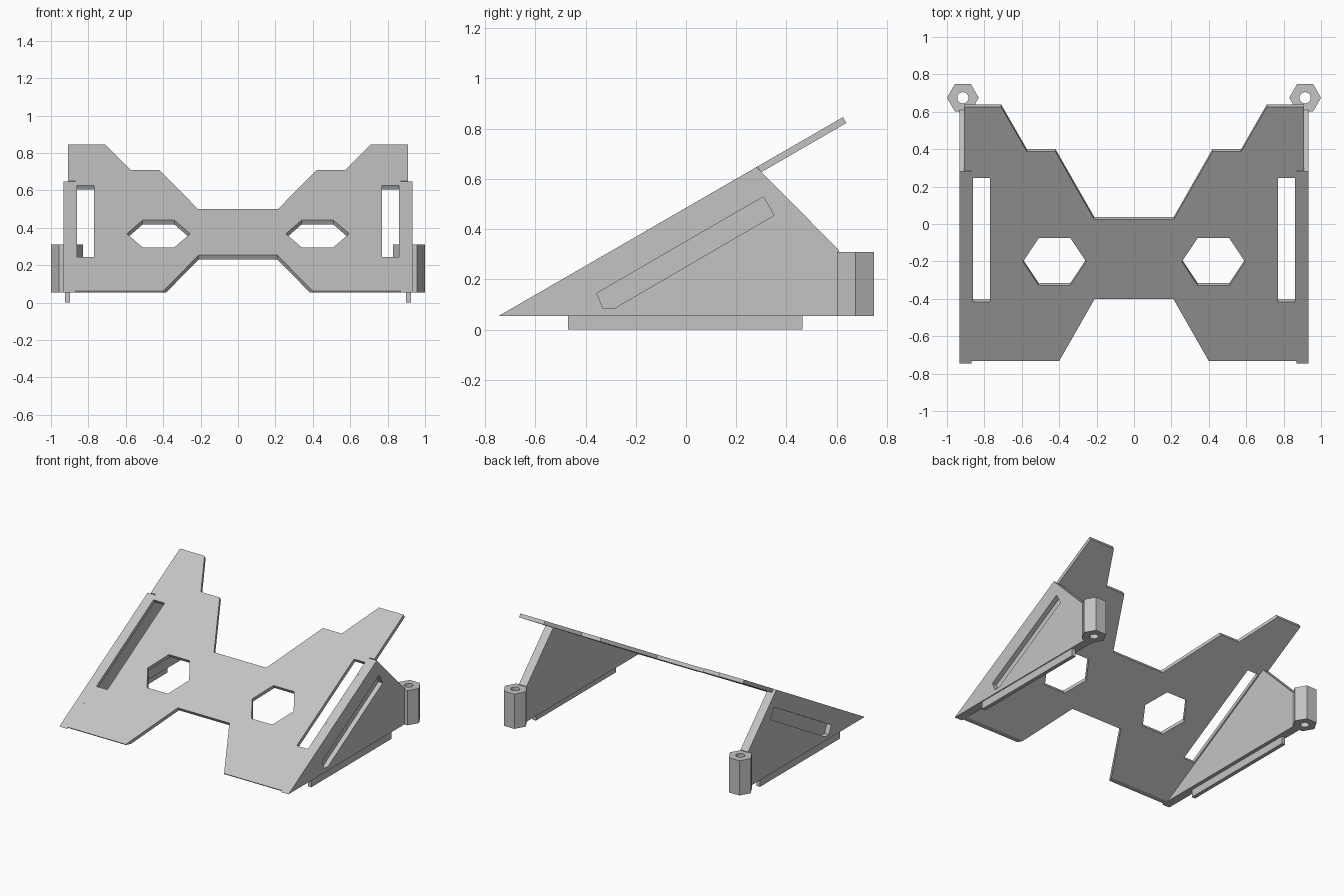
import bpy
import bmesh
from math import cos, sin, pi, radians
from mathutils import Matrix, Vector

cube = bpy.data.objects.get("Cube")
if cube:
    bpy.data.objects.remove(cube, do_unlink=True)

TILT = radians(30)
PLATE_T = 0.027
BASE_Z = 0.055

grey = bpy.data.materials.new("light grey")
grey.use_nodes = True
grey.diffuse_color = (0.55, 0.55, 0.55, 1)
grey.node_tree.nodes["Principled BSDF"].inputs["Base Color"].default_value = grey.diffuse_color

# Frames: flat, sloping plate (x, along slope, normal), side wall (y, z, x)
FLAT = Matrix.Identity(4)
SLOPE = Matrix.Translation((0, 0, 0.485)) @ Matrix.Rotation(TILT, 4, "X")
SIDE = Matrix(((0, 0, 1, 0), (1, 0, 0, 0), (0, 1, 0, 0), (0, 0, 0, 1)))


def prism(name, points, low, high, frame=FLAT):
    """Extrude a closed 2D outline between two heights of a frame."""
    bm = bmesh.new()
    face = bm.faces.new([bm.verts.new((a, b, low)) for a, b in points])
    top = bmesh.ops.extrude_face_region(bm, geom=[face])["geom"]
    bmesh.ops.translate(bm, vec=Vector((0, 0, high - low)),
                        verts=[v for v in top if isinstance(v, bmesh.types.BMVert)])
    bmesh.ops.recalc_face_normals(bm, faces=bm.faces)
    bm.transform(frame)
    mesh = bpy.data.meshes.new(name)
    bm.to_mesh(mesh)
    bm.free()
    mesh.materials.append(grey)
    obj = bpy.data.objects.new(name, mesh)
    bpy.context.collection.objects.link(obj)
    return obj


def apply(obj, mod):
    with bpy.context.temp_override(object=obj, active_object=obj, selected_objects=[obj]):
        bpy.ops.object.modifier_apply(modifier=mod.name)


def cut(obj, cutter):
    mod = obj.modifiers.new("cut", "BOOLEAN")
    mod.operation = "DIFFERENCE"
    mod.solver = "EXACT"
    mod.object = cutter
    cutter.hide_render = True
    apply(obj, mod)
    bpy.data.objects.remove(cutter, do_unlink=True)


def mirror(obj):
    apply(obj, obj.modifiers.new("mirror", "MIRROR"))


def ring(x, y, radius, count):
    return [(x + radius * cos(2 * pi * i / count), y + radius * sin(2 * pi * i / count))
            for i in range(count)]


def rect(x0, x1, y0, y1):
    return [(x0, y0), (x1, y0), (x1, y1), (x0, y1)]


def on_slope(points):
    """Turn plan positions into distances along the slope."""
    return [(x, y / cos(TILT)) for x, y in points]


# Sloping plate, wide at both sides with a narrow bridge
half = [(0.21, -0.4), (0.4, -0.733), (0.87, -0.733), (0.87, 0.285), (0.91, 0.285),
        (0.91, 0.625), (0.71, 0.625), (0.573, 0.387), (0.42, 0.387), (0.213, 0.025)]
outline = half + [(-x, y) for x, y in reversed(half)]
plate = prism("sloping_plate", on_slope(outline), -PLATE_T, 0, SLOPE)

# Hexagonal holes and long slots through the plate
for side in (-1, 1):
    hexagon = ring(side * 0.425, -0.202 / cos(TILT), 0.169, 6)
    cut(plate, prism("hole_cutter", hexagon, -0.1, 0.1, SLOPE))
    slot = on_slope(rect(side * 0.815 - 0.045, side * 0.815 + 0.045, -0.417, 0.247))
    cut(plate, prism("slot_cutter", slot, -0.1, 0.1, SLOPE))

# Trim the front edge level with the base
cut(plate, prism("base_cutter", rect(-1.2, 1.2, -1, 0), -0.2, BASE_Z))

# Side walls with a blind groove on the outside
wall = prism("side_walls", [(-0.745, BASE_Z), (0.61, BASE_Z), (0.61, 0.315), (0.281, 0.647)],
             0.87, 0.932, SIDE)
groove = [(-0.355, 0.145), (-0.33, 0.085), (-0.285, 0.085), (0.35, 0.455), (0.308, 0.529)]
cut(wall, prism("groove_cutter", groove, 0.897, 1.1, SIDE))
mirror(wall)

# Thin locating tongues under the walls
tongue = prism("bottom_tongues", rect(-0.47, 0.463, 0, BASE_Z + 0.01), 0.897, 0.925, SIDE)
mirror(tongue)

# Hexagonal posts with a bore at the back corners
post = prism("rear_posts", ring(0.915, 0.675, 0.085, 6), BASE_Z, 0.31)
cut(post, prism("bore_cutter", ring(0.915, 0.675, 0.03, 24), -0.1, 0.5))
mirror(post)
